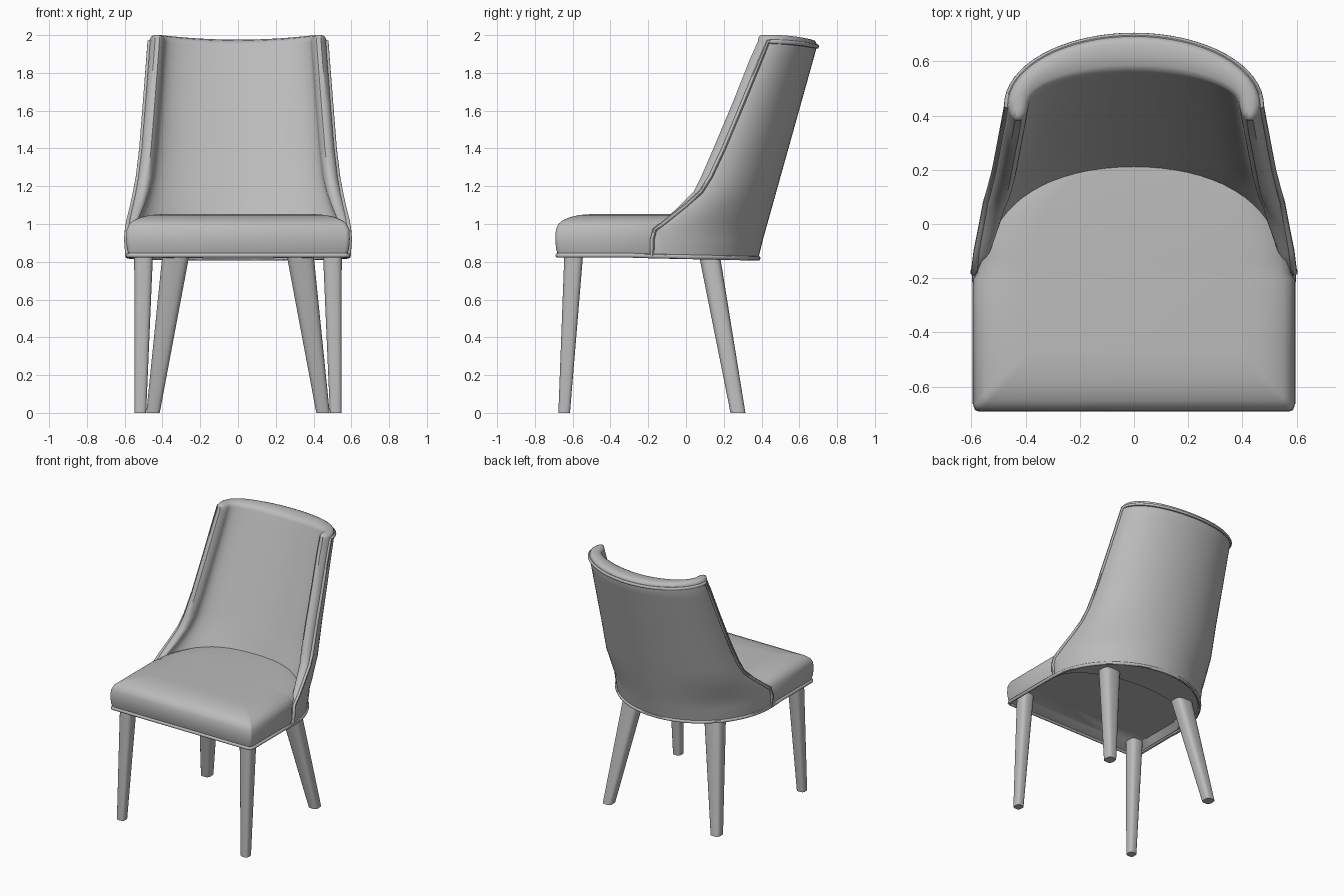
import bpy, bmesh
from math import sin, cos, pi, copysign
from mathutils import Vector

cube = bpy.data.objects.get("Cube")
if cube:
    bpy.data.objects.remove(cube)

grey = bpy.data.materials.new("plain_grey")
grey.use_nodes = True
shade = (0.5, 0.5, 0.5, 1)
grey.diffuse_color = shade
grey.node_tree.nodes["Principled BSDF"].inputs["Base Color"].default_value = shade


def finish(obj, angle=45):
    bpy.ops.object.select_all(action='DESELECT')
    bpy.context.view_layer.objects.active = obj
    obj.select_set(True)
    if obj.type == 'CURVE':
        bpy.ops.object.convert(target='MESH')
    bpy.ops.object.shade_smooth_by_angle(angle=angle * pi / 180)


def loft(name, rings):
    """Skin matching closed loops; close both ends with strips across the loop."""
    bm = bmesh.new()
    loops = [[bm.verts.new(p) for p in ring] for ring in rings]
    n = len(loops[0])
    for low, high in zip(loops, loops[1:]):
        for i in range(n):
            j = (i + 1) % n
            bm.faces.new((low[i], low[j], high[j], high[i]))
    for loop in (loops[0], loops[-1]):
        for i in range(n // 2 - 1):
            bm.faces.new((loop[i], loop[i + 1], loop[n - 2 - i], loop[n - 1 - i]))
    bmesh.ops.recalc_face_normals(bm, faces=bm.faces)
    mesh = bpy.data.meshes.new(name)
    bm.to_mesh(mesh)
    bm.free()
    mesh.materials.append(grey)
    obj = bpy.data.objects.new(name, mesh)
    bpy.context.collection.objects.link(obj)
    finish(obj)


def piping(name, points, closed=False):
    curve = bpy.data.curves.new(name, 'CURVE')
    curve.dimensions = '3D'
    curve.bevel_depth = 0.012
    curve.bevel_resolution = 2
    curve.use_fill_caps = True
    spline = curve.splines.new('POLY')
    spline.points.add(len(points) - 1)
    for point, p in zip(spline.points, points):
        point.co = (*p, 1)
    spline.use_cyclic_u = closed
    curve.materials.append(grey)
    obj = bpy.data.objects.new(name, curve)
    bpy.context.collection.objects.link(obj)
    finish(obj)


STEPS = 32
ANGLES = [-pi / 2 + pi * i / STEPS for i in range(STEPS + 1)]


# Backrest: U-shaped sections that lean back and narrow upward
def back_section(z, width, front, lip, thick, low=0, high=0):
    rear = 0.38 + 0.28 * (z - 0.82)
    inner_rear = min(rear - 0.03 - 0.87 * (z - 0.82), 0.21 + 0.39 * (z - 1.05))
    if z > 1.04:
        inner_rear = 0.21 + 0.39 * (z - 1.05)

    def arc(w, back):
        return [Vector((w * sin(a), front + (back - front) * cos(a),
                        z - low * cos(a) + high * sin(a) ** 2)) for a in ANGLES]

    def lip_point(side, across, out):
        return Vector((side * (width - across * thick), front - out * lip, z + high))

    outer, inner = arc(width, rear), arc(width - thick, inner_rear)
    outer = [lip_point(-1, .35, 1), lip_point(-1, .1, .6)] + outer \
        + [lip_point(1, .1, .6), lip_point(1, .35, 1)]
    inner = [lip_point(-1, .65, 1), lip_point(-1, .9, .6)] + inner \
        + [lip_point(1, .9, .6), lip_point(1, .65, 1)]
    return outer + inner[::-1]


# height, half width, front edge, lip bulge, side thickness
levels = [
    (0.83, .585, -.18, .005, .02),
    (0.92, .592, -.178, .005, .03),
    (0.97, .588, -.165, .008, .04),
    (1.02, .58, -.10, .015, .05),
    (1.10, .56, 0, .03, .065),
    (1.17, .545, .08, .04, .075),
    (1.25, .53, .13, .05, .08),
    (1.40, .512, .20, .055, .08),
    (1.65, .492, .305, .055, .08),
    (1.87, .475, .395, .058, .08),
]
sections = [back_section(*row, low=0.012 if i == 0 else 0)
            for i, row in enumerate(levels)]
sections.append(back_section(1.94, .468, .435, .055, .08, high=0.025))

# Rounded crown along the top of the backrest
rim = sections[-1]
for pull, rise in ((.08, .018), (.3, .03), (.7, .036)):
    sections.append([p.lerp((p + q) / 2, pull) + Vector((0, .03 * pull, rise))
                     for p, q in zip(rim, rim[::-1])])
loft("backrest", sections)

# Piping around the backrest edge and the base
edge = slice(2, STEPS + 3)
outer_rows = [s[edge] for s in sections[:len(levels) + 1]]
piping("backrest_piping", [r[0] for r in outer_rows[:-1]] + outer_rows[-1]
       + [r[-1] for r in outer_rows[-2::-1]])
corner = [(.583, -.3), (.583, -.66), (.575, -.675), (.56, -.68)]
piping("base_piping", outer_rows[0] + [(x, y, .834) for x, y in corner]
       + [(-x, y, .834) for x, y in corner[::-1]], closed=True)


# Seat cushion: straight front and sides, rounded rear tucked in the backrest
def seat_ring(z, inset):
    w, front = 0.592 - inset, -0.692 + inset
    r = 0.02
    side = [(w - r, front), (w - r * .3, front + r * .3), (w, front + r),
            (w, -.45), (w, -.2)]
    arc = [((w - .012) * sin(a), -.18 + (.535 - inset * .5) * cos(a))
           for a in ANGLES]
    loop = [(-x, y) for x, y in side] + arc + side[::-1]
    return [(x, y, z) for x, y in loop]


loft("seat_cushion", [seat_ring(z, d) for z, d in (
    (.88, .06), (.835, .025), (.835, .014), (.87, .004), (.92, 0), (.97, .003),
    (1.0, .016), (1.02, .04), (1.037, .08), (1.048, .13), (1.053, .2))])


# Tapered legs with softened square sections
def leg_ring(x, y, z, rx, ry):
    def soft(v):
        return copysign(abs(v) ** 0.6, v)
    turns = [2 * pi * (i + .5) / 16 for i in range(16)]
    return [(x + rx * soft(cos(t)), y + ry * soft(sin(t)), z) for t in turns]


def leg(name, foot, top):
    """foot and top: x, y, half size in x, half size in y"""
    def at(z):
        k = z / 0.83
        x, y, rx, ry = (a + (b - a) * k for a, b in zip(foot, top))
        return leg_ring(x, y, z, rx, ry)
    loft(name, [at(0), at(0.45), at(0.9)])


for label, s in (("left", 1), ("right", -1)):
    leg("front_leg_" + label, (s * .517, -.645, .031, .031), (s * .5, -.595, .05, .05))
    leg("back_leg_" + label, (s * .45, .275, .036, .04), (s * .33, .125, .072, .056))
